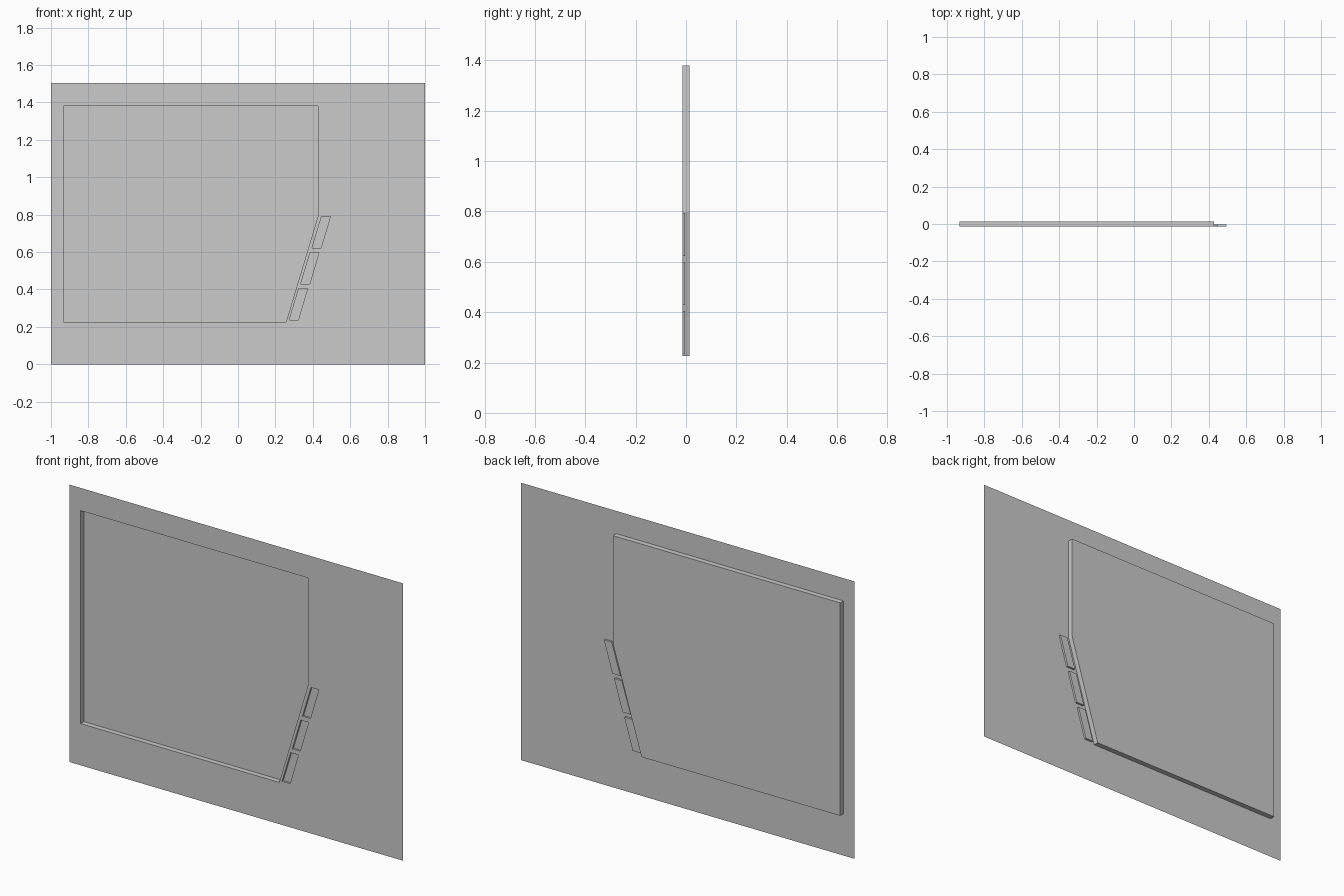
import bpy, bmesh

if "Cube" in bpy.data.objects:
    bpy.data.objects.remove(bpy.data.objects["Cube"])

FRONT = -0.014      # plane of the thin sheet
DEEP = 0.014        # floor of the large recess
SHALLOW = -0.003    # floor of the small slots


def finish(name, bm):
    mesh = bpy.data.meshes.new(name)
    bm.to_mesh(mesh)
    bm.free()
    bpy.context.collection.objects.link(bpy.data.objects.new(name, mesh))


def recess(name, outline, depth_y):
    """Open tray: side walls from the sheet back to a floor face."""
    bm = bmesh.new()
    rim = [bm.verts.new((x, FRONT, z)) for x, z in outline]
    base = [bm.verts.new((x, depth_y, z)) for x, z in outline]
    bm.faces.new(base)
    n = len(outline)
    for i in range(n):
        j = (i + 1) % n
        bm.faces.new((rim[i], rim[j], base[j], base[i]))
    finish(name, bm)


def sheet(name, outlines):
    """Flat sheet: first outline is the border, the rest are openings."""
    bm = bmesh.new()
    edges = []
    for pts in outlines:
        vs = [bm.verts.new((x, FRONT, z)) for x, z in pts]
        edges += [bm.edges.new((vs[i - 1], vs[i])) for i in range(len(vs))]
    bmesh.ops.triangle_fill(bm, edges=edges, use_beauty=True,
                            use_dissolve=False, normal=(0, -1, 0))
    finish(name, bm)


# Outlines (x, z), counter-clockwise seen from the front
border = [(-1, 0), (1, 0), (1, 1.503), (-1, 1.503)]
window = [(-0.934, 0.226), (0.257, 0.226), (0.429, 0.797),
          (0.429, 1.38), (-0.934, 1.38)]

# Three slanted slots stepping down along the sloping edge
slots = []
for i in range(3):
    x, z = 0.447 - 0.061 * i, 0.791 - 0.193 * i
    slots.append([(x - 0.051, z - 0.169), (x - 0.003, z - 0.169),
                  (x + 0.047, z), (x, z)])

sheet("wall_sheet", [border, window] + slots)
recess("window_recess", window, DEEP)
for i, s in enumerate(slots):
    recess(f"slot_recess_{i + 1}", s, SHALLOW)
